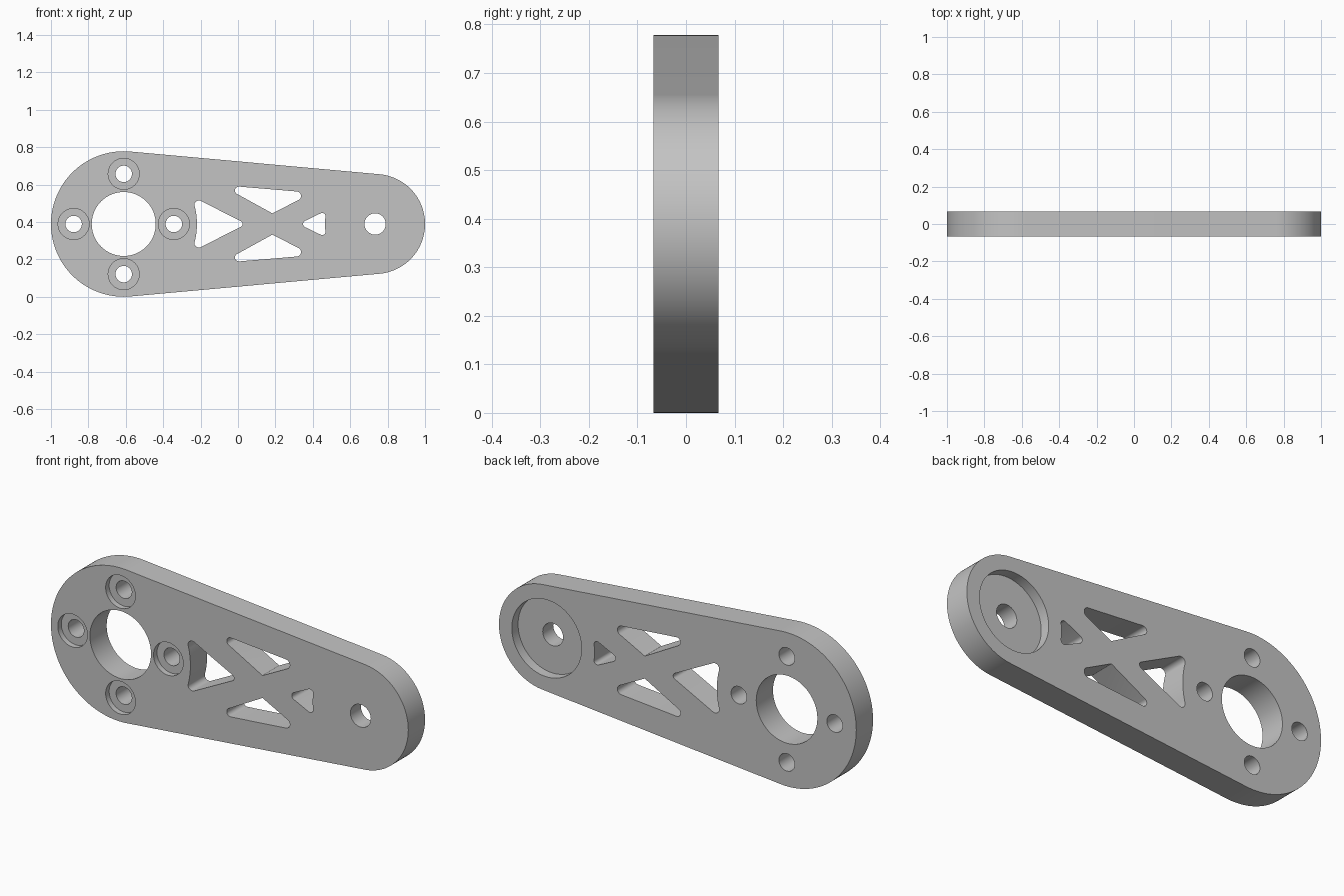
import bpy, bmesh
from math import cos, sin, pi, hypot, atan2
from mathutils import Vector
from mathutils.geometry import convex_hull_2d

if "Cube" in bpy.data.objects:
    bpy.data.objects.remove(bpy.data.objects["Cube"], do_unlink=True)

MID = 0.389            # height of the centre line
HALF = 0.067           # half of the plate thickness
BIG, SMALL = -0.611, 0.733   # x of the two hub centres

metal = bpy.data.materials.new("light grey metal")
metal.use_nodes = True
GREY = (0.55, 0.55, 0.55, 1)
metal.diffuse_color = GREY
metal.node_tree.nodes["Principled BSDF"].inputs["Base Color"].default_value = GREY


def circle(x, z, r, n=64):
    return [Vector((x + r * cos(2 * pi * i / n), z + r * sin(2 * pi * i / n))) for i in range(n)]


def hull(circles, n=64):
    """Outline of a belt stretched around circles given as (x, z, r)."""
    pts = [p for c in circles for p in circle(*c, n)]
    return [pts[i] for i in convex_hull_2d(pts)]


def bow(loop, cx, steps=10):
    """Replace the long upright edge of a loop by an arc about (cx, 0)."""
    out = []
    for a, b in zip(loop, loop[1:] + loop[:1]):
        out.append(a)
        if abs(a.x - b.x) < 0.005 and abs(a.y - b.y) > 0.05:
            r, t = hypot(a.x - cx, a.y), atan2(a.y, a.x - cx)
            if a.x < cx:                      # arc on the left side of its centre
                t = atan2(a.y, cx - a.x)
            side = 1 if a.x > cx else -1
            for i in range(1, steps):
                u = t * (1 - 2 * i / steps)
                out.append(Vector((cx + side * r * cos(u), r * sin(u))))
    return out


def prism(bm, loop, y0, y1):
    face = bm.faces.new([bm.verts.new((p.x, y0, p.y + MID)) for p in loop])
    new = bmesh.ops.extrude_face_region(bm, geom=[face])["geom"]
    bmesh.ops.translate(bm, vec=(0, y1 - y0, 0),
                        verts=[v for v in new if isinstance(v, bmesh.types.BMVert)])


def make_object(name, parts):
    bm = bmesh.new()
    for loop, y0, y1 in parts:
        prism(bm, loop, y0, y1)
    bmesh.ops.recalc_face_normals(bm, faces=bm.faces)
    mesh = bpy.data.meshes.new(name)
    bm.to_mesh(mesh)
    bm.free()
    mesh.materials.append(metal)
    ob = bpy.data.objects.new(name, mesh)
    bpy.context.collection.objects.link(ob)
    return ob


# Tapered plate with two round ends
arm = make_object("arm_plate", [(hull([(BIG, 0, 0.389), (SMALL, 0, 0.267)], 128), -HALF, HALF)])

# Bolt positions around the large bore
bolts = [(BIG + 0.268 * cos(k * pi / 2), 0.268 * sin(k * pi / 2)) for k in range(4)]

# Through openings: bores, bolt holes and truss windows
loops = [circle(BIG, 0, 0.171, 96), circle(SMALL, 0, 0.057)]
loops += [circle(x, z, 0.044, 48) for x, z in bolts]
for s in (1, -1):
    loops.append(hull([(0.005, s * 0.179, 0.021), (0.313, s * 0.150, 0.024), (0.184, s * 0.060, 0.003)], 32))
loops.append(bow(hull([(-0.209, 0.102, 0.024), (-0.209, -0.102, 0.024), (0.009, 0, 0.016)], 32), BIG))
loops.append(bow(hull([(0.450, 0.041, 0.018), (0.450, -0.041, 0.018), (0.367, 0, 0.019)], 32), SMALL))
through = make_object("through_cutter", [(p, -0.1, 0.1) for p in loops])

# Shallow pockets: bolt counterbores in front, round recess at the back
pockets = [(circle(x, z, 0.083), -0.1, -HALF + 0.028) for x, z in bolts]
pockets.append((circle(SMALL, 0, 0.195, 96), HALF - 0.05, 0.1))
pocket = make_object("pocket_cutter", pockets)

# Cut the openings and finish
bpy.ops.object.select_all(action="DESELECT")
bpy.context.view_layer.objects.active = arm
arm.select_set(True)
for cutter in (pocket, through):
    cutter.hide_render = True
    mod = arm.modifiers.new(cutter.name, "BOOLEAN")
    mod.operation, mod.solver, mod.object = "DIFFERENCE", "EXACT", cutter
    bpy.ops.object.modifier_apply(modifier=mod.name)
    bpy.data.objects.remove(cutter, do_unlink=True)
bpy.ops.object.shade_smooth_by_angle(angle=pi / 6)
